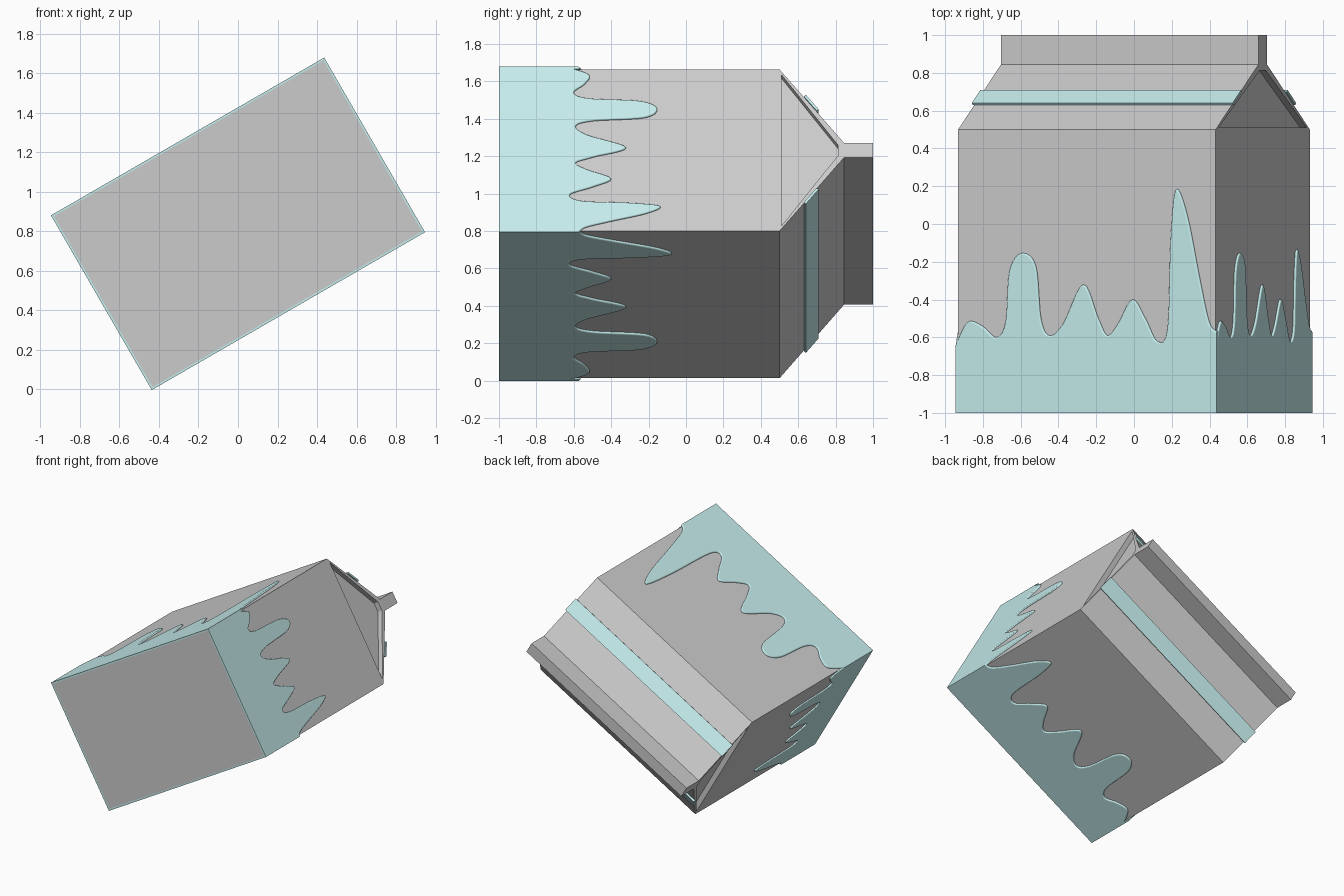
import bpy, bmesh, math
from mathutils import Vector

if "Cube" in bpy.data.objects:
    bpy.data.objects.remove(bpy.data.objects["Cube"])

# Carton lies on its back along +y, rolled 30 degrees about y
C, S = math.cos(math.radians(30)), math.sin(math.radians(30))
A, B = 0.787, 0.499          # half width (u) and half depth (v) of the carton
ZC = 0.838                   # height of the carton axis


def P(u, v, y):
    return Vector((u * C - v * S, y, ZC + u * S + v * C))


teal = bpy.data.materials.new("teal")
teal.diffuse_color = (0.56, 0.84, 0.84, 1)
teal.use_nodes = True
teal.node_tree.nodes["Principled BSDF"].inputs["Base Color"].default_value = teal.diffuse_color


def finish(name, bm, mat=None):
    bmesh.ops.recalc_face_normals(bm, faces=bm.faces)
    me = bpy.data.meshes.new(name)
    bm.to_mesh(me)
    bm.free()
    ob = bpy.data.objects.new(name, me)
    bpy.context.collection.objects.link(ob)
    if mat:
        me.materials.append(mat)
    return ob


def prism(ring_a, ring_b):
    """Closed solid between two matching outlines; returns bmesh and second cap."""
    bm = bmesh.new()
    a = [bm.verts.new(p) for p in ring_a]
    b = [bm.verts.new(p) for p in ring_b]
    n = len(a)
    for i in range(n):
        j = (i + 1) % n
        bm.faces.new((a[i], a[j], b[j], b[i]))
    bm.faces.new(a)
    cap = bm.faces.new(b)
    bmesh.ops.recalc_face_normals(bm, faces=bm.faces)
    return bm, cap


# Carton body: square section, sloping gable, thin top fin
EAVE, RIDGE, FIN = 0.5, 0.845, 0.045
bm = bmesh.new()
rows = []
for hv, y in ((B, -1), (B, EAVE), (FIN, RIDGE), (FIN, 1)):
    rows.append([bm.verts.new(P(u, v, y)) for u, v in
                 ((-A, -hv), (A, -hv), (A, hv), (-A, hv))])
gables = []
for k in range(3):
    lo, hi = rows[k], rows[k + 1]
    for i in range(4):
        j = (i + 1) % 4
        f = bm.faces.new((lo[i], lo[j], hi[j], hi[i]))
        if k == 1 and i in (1, 3):
            gables.append(f)
bm.faces.new(rows[0])
bm.faces.new(rows[3])
bmesh.ops.recalc_face_normals(bm, faces=bm.faces)

# Recessed triangular panels in both gable ends
bmesh.ops.inset_individual(bm, faces=gables, thickness=0.035)
for f in gables:
    n = f.normal.copy()
    new = bmesh.ops.extrude_discrete_faces(bm, faces=[f])["faces"][0]
    bmesh.ops.translate(bm, verts=new.verts, vec=-0.04 * n)
finish("carton_body", bm)

# Raised stripe across each roof slope
nv, ny = 0.604 * 0.014, 0.797 * 0.014
for side, name in ((1, "roof_stripe_upper"), (-1, "roof_stripe_lower")):
    prof = []
    for y in (0.630, 0.698):
        prof.append((B - (y - EAVE) / (RIDGE - EAVE) * (B - FIN), y))
    prof += [(v + nv, y + ny) for v, y in reversed(prof)]
    bm, _ = prism([P(-A - 0.01, side * v, y) for v, y in prof],
                  [P(A + 0.01, side * v, y) for v, y in prof])
    finish(name, bm, teal)

# Drip outline shared by all four sides: (fraction across side, y)
DRIP = [(0, -.64), (.045, -.52), (.1, -.54), (.155, -.6), (.19, -.52),
        (.205, -.25), (.25, -.155), (.305, -.22), (.325, -.5), (.357, -.59),
        (.41, -.53), (.487, -.32), (.545, -.5), (.58, -.59), (.62, -.53),
        (.675, -.4), (.725, -.5), (.77, -.62), (.81, -.56), (.822, -.1),
        (.842, .18), (.885, .05), (.935, -.3), (.97, -.52), (1, -.57)]


def drip_outline(k):
    """Smooth the outline (Catmull-Rom); k scales the longest drip."""
    pts = [Vector((f, y if f < .815 or y < -.56 else -.56 + (y + .56) * k))
           for f, y in DRIP]
    ext = [pts[0]] + pts + [pts[-1]]
    out = []
    for i in range(1, len(ext) - 2):
        p0, p1, p2, p3 = ext[i - 1:i + 3]
        for s in range(6):
            t = s / 6
            out.append(0.5 * (2 * p1 + (p2 - p0) * t
                              + (2 * p0 - 5 * p1 + 4 * p2 - p3) * t * t
                              + (3 * p1 - p0 - 3 * p2 + p3) * t ** 3))
    return out + [pts[-1], Vector((1, -1)), Vector((0, -1))]


def drip_panel(name, k, place):
    """place(fraction, y, outset) maps the outline on to one carton side."""
    line = drip_outline(k)
    bm, cap = prism([place(f, y, -0.004) for f, y in line],
                    [place(f, y, 0.011) for f, y in line])
    # round the rim of the paint, leaving the carton corners crisp
    rim = list(cap.edges)
    n = len(line)
    bm.verts.index_update()
    free = [e for e in rim if all(n <= v.index < 2 * n - 2 for v in e.verts)]
    res = bmesh.ops.bevel(bm, geom=free, offset=0.008, segments=3,
                          profile=0.5, affect='EDGES', clamp_overlap=True)
    for f in res["faces"]:
        f.smooth = True
    finish(name, bm, teal)


UA, VB = A + 0.011, B + 0.011
for side, name, k in ((1, "drips_top", 1.0), (-1, "drips_bottom", 0.65)):
    drip_panel(name, k, lambda f, y, o, s=side: P((2 * f - 1) * UA, s * (B + o), y))
for side, name in ((1, "drips_right"), (-1, "drips_left")):
    drip_panel(name, 0.57, lambda f, y, o, s=side: P(s * (A + o), (1 - 2 * f) * VB, y))
